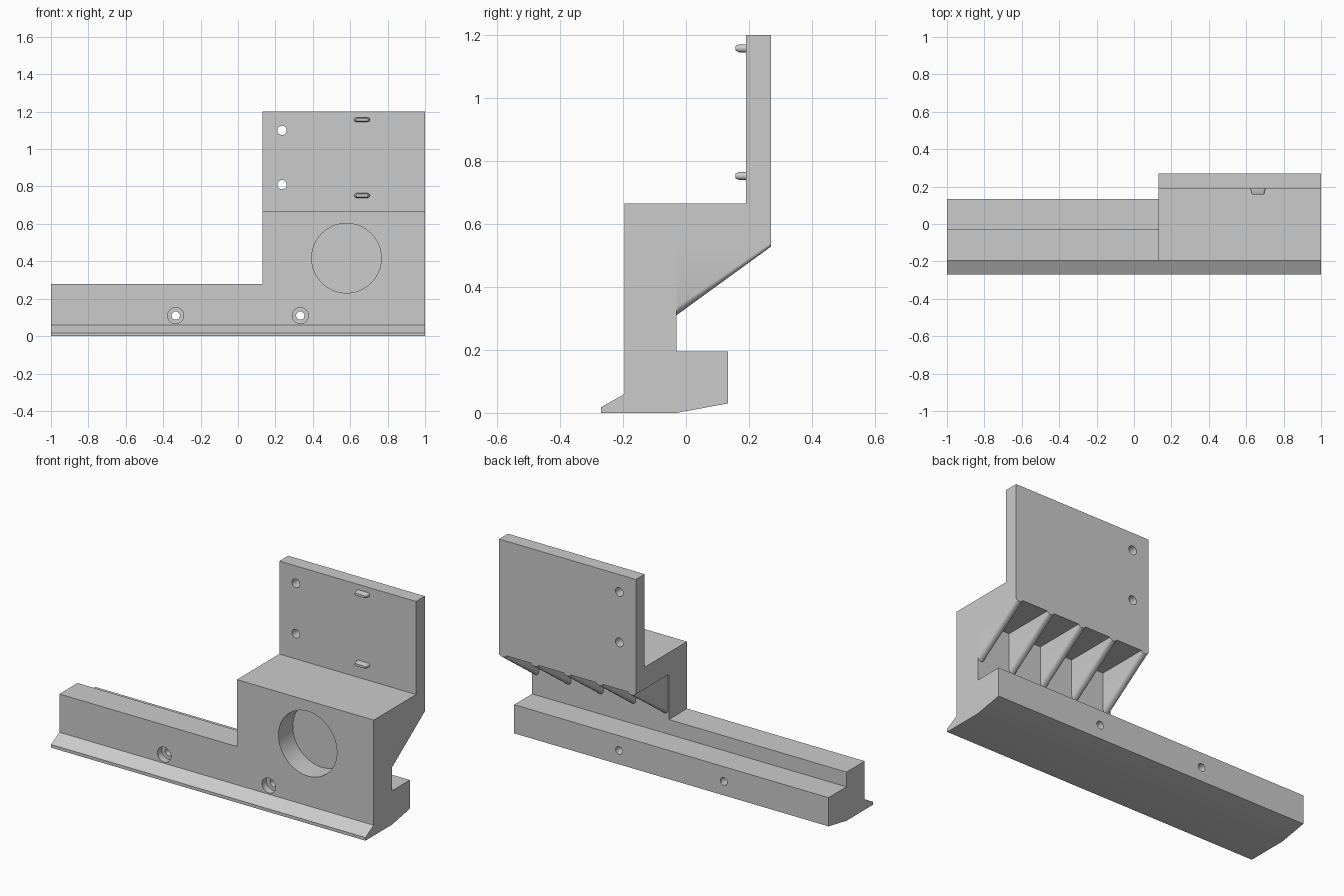
import bpy
import bmesh
import math
from mathutils import Matrix, Vector

cube = bpy.data.objects.get("Cube")
if cube:
    bpy.data.objects.remove(cube, do_unlink=True)

# Single plain grey plastic
grey = bpy.data.materials.new("plain grey")
grey.use_nodes = True
COLOUR = (0.6, 0.6, 0.6, 1.0)
grey.diffuse_color = COLOUR
grey.node_tree.nodes["Principled BSDF"].inputs["Base Color"].default_value = COLOUR


def make_object(name, bm):
    bmesh.ops.recalc_face_normals(bm, faces=bm.faces[:])
    mesh = bpy.data.meshes.new(name)
    bm.to_mesh(mesh)
    bm.free()
    mesh.materials.append(grey)
    obj = bpy.data.objects.new(name, mesh)
    bpy.context.collection.objects.link(obj)
    return obj


def extrude_x(profile, x0, x1):
    """Sweep a closed (y, z) outline from x0 to x1."""
    bm = bmesh.new()
    face = bm.faces.new([bm.verts.new((x0, y, z)) for y, z in profile])
    moved = bmesh.ops.extrude_face_region(bm, geom=[face])["geom"]
    verts = [v for v in moved if isinstance(v, bmesh.types.BMVert)]
    bmesh.ops.translate(bm, vec=(x1 - x0, 0, 0), verts=verts)
    return bm


def add_rod(bm, x, z, radius, y0, y1, sides=32):
    """Closed cylinder along y."""
    place = Matrix.Translation((x, (y0 + y1) / 2, z)) @ Matrix.Rotation(math.pi / 2, 4, "X")
    bmesh.ops.create_cone(bm, cap_ends=True, segments=sides, radius1=radius,
                          radius2=radius, depth=y1 - y0, matrix=place)


def boolean(target, other, operation):
    mod = target.modifiers.new(operation.lower(), "BOOLEAN")
    mod.operation = operation
    mod.solver = "EXACT"
    mod.object = other
    bpy.context.view_layer.update()
    result = bpy.data.meshes.new_from_object(
        target.evaluated_get(bpy.context.evaluated_depsgraph_get()))
    target.modifiers.remove(mod)
    target.data = result
    bpy.data.objects.remove(other, do_unlink=True)


FRONT, WALL, BACK = -0.195, -0.03, 0.27
SIDE, CEILING = 0.13, 0.54

# Long stepped rail with a front lip and a sloping underside
body = make_object("bracket_body", extrude_x(
    [(-0.27, 0), (WALL, 0), (0.133, 0.03), (0.133, 0.195), (WALL, 0.195),
     (WALL, 0.28), (FRONT, 0.28), (FRONT, 0.06), (-0.27, 0.018)], -1, 1))

# Raised block and upright back plate
block = make_object("raised_block", extrude_x(
    [(FRONT, 0.24), (WALL, 0.24), (WALL, CEILING), (BACK, CEILING), (BACK, 1.2),
     (0.19, 1.2), (0.19, 0.665), (FRONT, 0.665)], SIDE, 1))
boolean(body, block, "UNION")

# Drilled holes: large blind recess, plate holes, counterbored rail holes
holes = bmesh.new()
add_rod(holes, 0.58, 0.417, 0.186, FRONT - 0.1, FRONT + 0.13, 64)
for z in (0.81, 1.1):
    add_rod(holes, 0.235, z, 0.025, 0.1, 0.4)
for x in (-0.333, 0.333):
    add_rod(holes, x, 0.11, 0.022, FRONT + 0.02, 0.3)
boolean(body, make_object("hole_cutter", holes), "DIFFERENCE")
bores = bmesh.new()
for x in (-0.333, 0.333):
    add_rod(bores, x, 0.11, 0.043, FRONT - 0.1, FRONT + 0.04)
boolean(body, make_object("bore_cutter", bores), "DIFFERENCE")

# Merge coplanar faces left by the cuts
bm = bmesh.new()
bm.from_mesh(body.data)
bmesh.ops.remove_doubles(bm, verts=bm.verts[:], dist=0.0001)
bmesh.ops.dissolve_limit(bm, angle_limit=0.01, verts=bm.verts[:], edges=bm.edges[:])
bm.to_mesh(body.data)
bm.free()
parts = [body]

# Triangular support ribs with a rounded sloping edge
RIB = 0.043
for i in range(5):
    right = 1 - 0.2055 * i
    bm = extrude_x([(WALL, 0.31), (BACK, 0.528), (BACK, CEILING), (WALL, CEILING)],
                   right - RIB, right)
    slope = (Vector((0, BACK, 0.528)) - Vector((0, WALL, 0.31))).normalized()
    edges = [e for e in bm.edges
             if abs((e.verts[1].co - e.verts[0].co).normalized().dot(slope)) > 0.99]
    bmesh.ops.bevel(bm, geom=edges, offset=RIB * 0.48, offset_type="OFFSET",
                    segments=6, profile=0.5, affect="EDGES", clamp_overlap=False)
    parts.append(make_object(f"support_rib_{i + 1}", bm))

# Small tapered locating pegs on the front of the plate
for name, z in (("lower", 0.752), ("upper", 1.157)):
    bm = bmesh.new()
    rings = []
    for y, half, r in ((0.19, 0.042, 0.0125), (0.168, 0.036, 0.0125), (0.157, 0.032, 0.007)):
        ring = []
        for k in range(16):
            a = math.pi * (k if k < 8 else k - 1) / 7 - math.pi / 2
            centre = (half - r) * (1 if k < 8 else -1)
            ring.append(bm.verts.new((0.663 + centre + r * math.cos(a), y, z + r * math.sin(a))))
        rings.append(ring)
    for a, b in zip(rings, rings[1:]):
        for k in range(16):
            n = (k + 1) % 16
            bm.faces.new((a[k], a[n], b[n], b[k]))
    bm.faces.new(rings[-1])
    bm.faces.new(rings[0])
    parts.append(make_object(f"{name}_peg", bm))

# Smooth the round surfaces, keep sharp edges
bpy.ops.object.select_all(action="DESELECT")
for obj in parts:
    obj.select_set(True)
bpy.context.view_layer.objects.active = body
bpy.ops.object.shade_smooth_by_angle(angle=math.radians(30))
